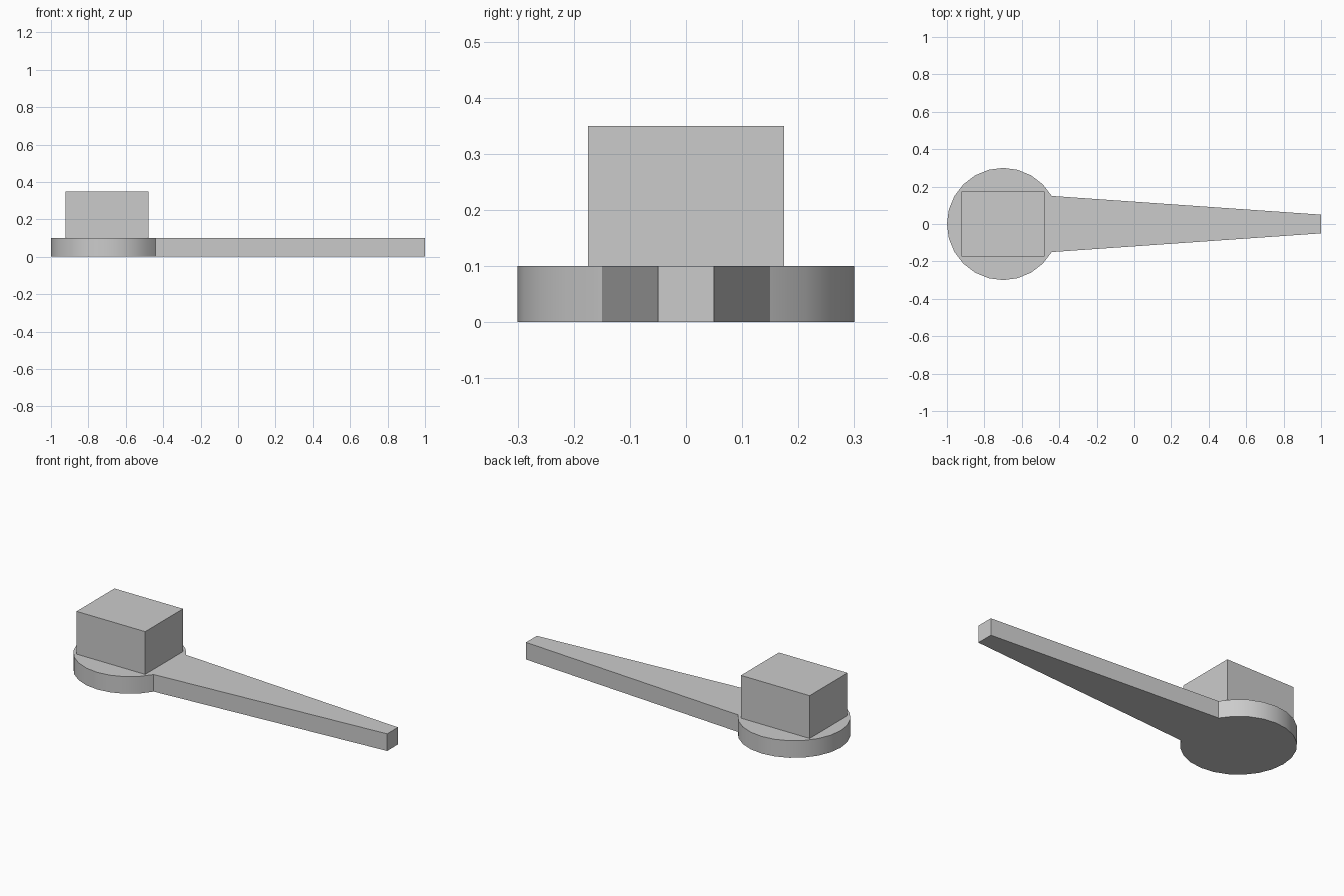
import bpy
import bmesh
from math import sin, cos, radians
from mathutils import Vector

cube = bpy.data.objects.get("Cube")
if cube:
    bpy.data.objects.remove(cube, do_unlink=True)

GREY = (0.6, 0.6, 0.6, 1.0)
HUB_X, HUB_R = -0.7, 0.3
PLATE_H, TOP_Z = 0.1, 0.35

grey = bpy.data.materials.new("plain_grey")
grey.use_nodes = True
grey.diffuse_color = GREY
grey.node_tree.nodes["Principled BSDF"].inputs["Base Color"].default_value = GREY


def finish(bm, name):
    """Turn a bmesh into a named grey object."""
    bmesh.ops.recalc_face_normals(bm, faces=bm.faces)
    mesh = bpy.data.meshes.new(name)
    bm.to_mesh(mesh)
    bm.free()
    mesh.materials.append(grey)
    obj = bpy.data.objects.new(name, mesh)
    bpy.context.collection.objects.link(obj)
    return obj


def raise_faces(bm, faces, height):
    """Extrude faces vertically and return the new cap faces."""
    geom = bmesh.ops.extrude_face_region(bm, geom=faces)["geom"]
    verts = [g for g in geom if isinstance(g, bmesh.types.BMVert)]
    bmesh.ops.translate(bm, verts=verts, vec=(0, 0, height))
    return [g for g in geom if isinstance(g, bmesh.types.BMFace)]


# Base plate: round hub running into a tapered arm, one extruded outline
bm = bmesh.new()
outline = [(HUB_X + HUB_R * cos(radians(a)), HUB_R * sin(radians(a)))
           for a in range(30, 331, 15)]
outline += [(1, -0.05), (1, 0.05)]
base = bm.faces.new([bm.verts.new((x, y, 0)) for x, y in outline])
raise_faces(bm, [base], PLATE_H)
plate = finish(bm, "hub_and_arm")
bpy.ops.object.select_all(action='DESELECT')
plate.select_set(True)
bpy.context.view_layer.objects.active = plate
bpy.ops.object.shade_smooth_by_angle(angle=radians(25))

# Socket block: box on the hub with a rectangular pocket down to the plate
bm = bmesh.new()
bmesh.ops.create_cube(bm, size=1)
bmesh.ops.scale(bm, verts=bm.verts, vec=(0.444, 0.35, TOP_Z - PLATE_H))
bmesh.ops.translate(bm, verts=bm.verts, vec=(HUB_X, 0, (TOP_Z + PLATE_H) / 2))
bm.normal_update()
top = max(bm.faces, key=lambda f: f.calc_center_median().z)
bottom = min(bm.faces, key=lambda f: f.calc_center_median().z)
bmesh.ops.inset_region(bm, faces=[top], thickness=0.097, use_even_offset=True)
floor = raise_faces(bm, [top], PLATE_H - TOP_Z)
# The plate's top closes both the block and the pocket
hidden = [bottom] + floor
bmesh.ops.delete(bm, geom=hidden, context='FACES')
finish(bm, "socket_block")
